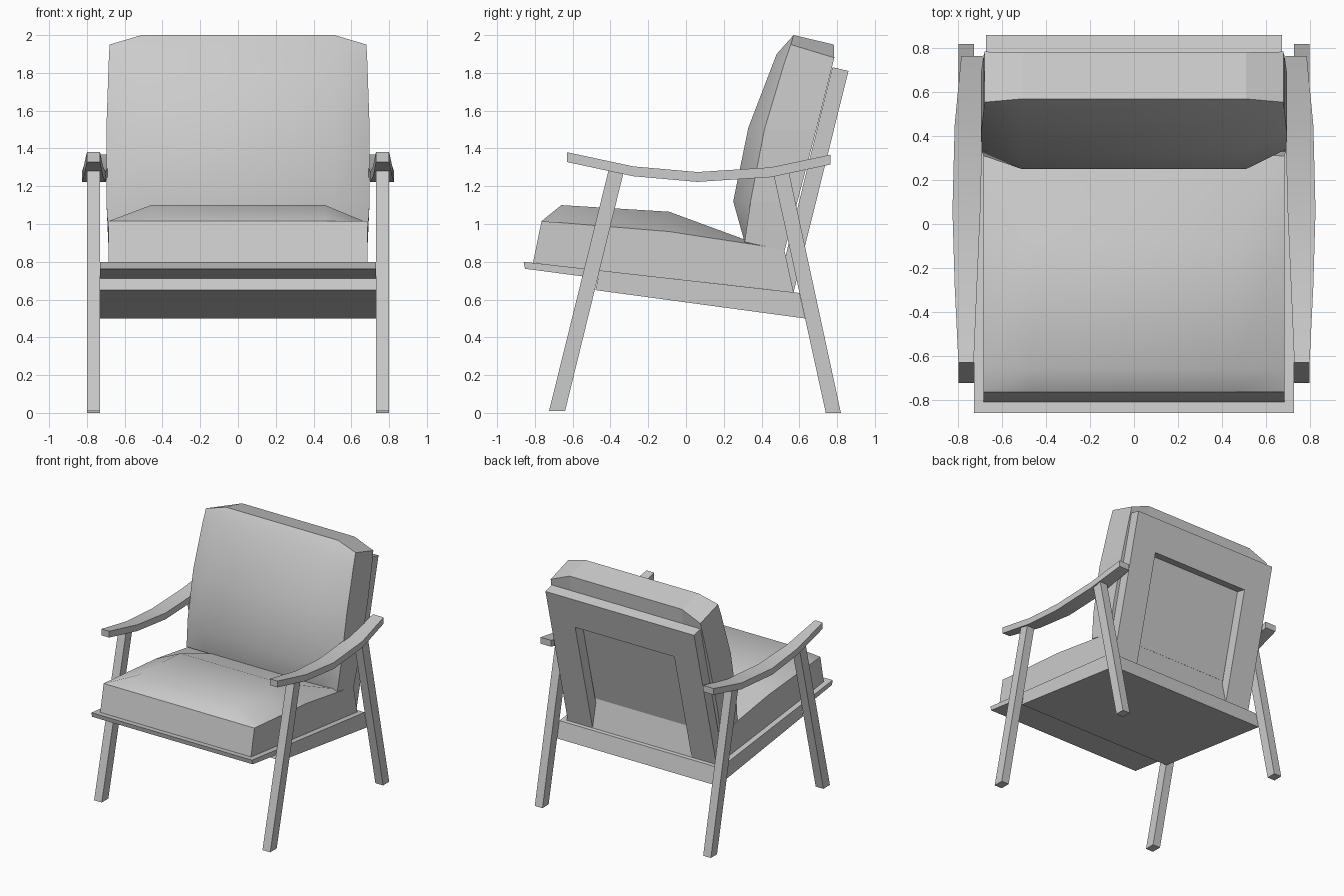
import bpy, bmesh, math

cube = bpy.data.objects.get("Cube")
if cube:
    bpy.data.objects.remove(cube, do_unlink=True)

GREY = (0.6, 0.6, 0.6, 1)
grey = bpy.data.materials.new("plain grey")
grey.use_nodes = True
grey.diffuse_color = GREY
grey.node_tree.nodes["Principled BSDF"].inputs["Base Color"].default_value = GREY


def finish(name, bm):
    """Turn a bmesh into a named object with the shared material."""
    bmesh.ops.recalc_face_normals(bm, faces=bm.faces)
    mesh = bpy.data.meshes.new(name)
    bm.to_mesh(mesh)
    bm.free()
    mesh.materials.append(grey)
    obj = bpy.data.objects.new(name, mesh)
    bpy.context.collection.objects.link(obj)
    return obj


def prism(name, profile, x0, x1):
    """Side profile of (y, z) points pulled from x0 to x1."""
    bm = bmesh.new()
    face = bm.faces.new([bm.verts.new((x0, y, z)) for y, z in profile])
    new = bmesh.ops.extrude_face_region(bm, geom=[face])["geom"]
    verts = [v for v in new if isinstance(v, bmesh.types.BMVert)]
    bmesh.ops.translate(bm, verts=verts, vec=(x1 - x0, 0, 0))
    return finish(name, bm)


def cushion(name, rows, crown_x):
    """Puffed pad; each row is (half width, rim, crown, base rim, base crown)."""
    bm = bmesh.new()
    rings = []
    for w, rim, crown, base, base_mid in rows:
        c = crown_x
        ring = [(-w, rim), (-c, crown), (c, crown), (w, rim),
                (w, base), (c, base_mid), (-c, base_mid), (-w, base)]
        rings.append([bm.verts.new((x, *p)) for x, p in ring])
    for a, b in zip(rings, rings[1:]):
        for i in range(8):
            j = (i + 1) % 8
            face = bm.faces.new((a[i], a[j], b[j], b[i]))
            face.smooth = i < 3          # only the puffed side is soft
    for r in (rings[0], rings[-1]):
        for i in range(3):
            bm.faces.new((r[i], r[i + 1], r[6 - i], r[7 - i]))
    return finish(name, bm)


def armrest(name, side):
    """Curved, tapered arm; stations are (y, top z, inner x, outer x)."""
    stations = [(-0.63, 1.38, 0.73, 0.80), (-0.28, 1.305, 0.715, 0.817),
                (0.06, 1.275, 0.70, 0.827), (0.45, 1.30, 0.69, 0.817),
                (0.765, 1.367, 0.69, 0.787)]
    bm = bmesh.new()
    rings = []
    for y, z, inner, outer in stations:
        corners = [(inner, z), (outer, z), (outer, z - 0.052), (inner, z - 0.052)]
        rings.append([bm.verts.new((side * x, y, h)) for x, h in corners])
    for a, b in zip(rings, rings[1:]):
        for i in range(4):
            j = (i + 1) % 4
            bm.faces.new((a[i], a[j], b[j], b[i]))
    bm.faces.new(rings[0])
    bm.faces.new(rings[-1])
    obj = finish(name, bm)
    bpy.ops.object.select_all(action="DESELECT")
    obj.select_set(True)
    bpy.context.view_layer.objects.active = obj
    bpy.ops.object.shade_smooth_by_angle(angle=math.radians(30))


# Sloping seat base with a thin front lip
prism("seat_base", [(-0.86, 0.80), (0.60, 0.635), (0.63, 0.50), (-0.48, 0.65),
                    (-0.465, 0.712), (-0.852, 0.763)], -0.73, 0.73)

# Legs and arms, mirrored left and right
for label, side in (("left", 1), ("right", -1)):
    prism("front_leg_" + label, [(-0.725, 0.01), (-0.64, 0.01), (-0.33, 1.275),
                                 (-0.41, 1.285)], side * 0.73, side * 0.80)
    prism("back_leg_" + label, [(0.74, 0), (0.82, 0), (0.545, 1.275),
                                (0.465, 1.255)], side * 0.73, side * 0.80)
    armrest("armrest_" + label, side)


# Leaning back frame: two stiles and a top rail
def frame_section(z0, z1):
    def back(z):
        return 0.86 - 0.248 * (1.81 - z)
    return [(back(z0), z0), (back(z1), z1), (back(z1) - 0.085, z1 + 0.02),
            (back(z0) - 0.085, z0 + 0.02)]


for label, side in (("left", 1), ("right", -1)):
    prism("back_stile_" + label, frame_section(0.635, 1.55), side * 0.45, side * 0.675)
prism("back_top_rail", frame_section(1.55, 1.81), -0.675, 0.675)

# Seat cushion, front to back
cushion("seat_cushion", [
    (0.685, (-0.765, 1.015), (-0.765, 1.015), (-0.81, 0.795), (-0.81, 0.795)),
    (0.685, (-0.66, 1.007), (-0.66, 1.10), (-0.66, 0.777), (-0.66, 0.777)),
    (0.685, (-0.09, 0.96), (-0.09, 1.065), (-0.09, 0.713), (-0.09, 0.713)),
    (0.685, (0.40, 0.885), (0.40, 0.875), (0.40, 0.658), (0.40, 0.658)),
    (0.685, (0.52, 0.865), (0.52, 0.862), (0.57, 0.638), (0.57, 0.638)),
], 0.46)

# Back cushion, bottom to top
cushion("back_cushion", [
    (0.685, (0.31, 0.905), (0.31, 0.905), (0.522, 0.86), (0.522, 0.86)),
    (0.697, (0.342, 1.12), (0.25, 1.12), (0.59, 1.12), (0.59, 1.12)),
    (0.697, (0.415, 1.50), (0.33, 1.51), (0.69, 1.50), (0.69, 1.50)),
    (0.685, (0.52, 1.85), (0.48, 1.90), (0.768, 1.81), (0.768, 1.81)),
    (0.68, (0.555, 1.95), (0.57, 2.0), (0.785, 1.88), (0.782, 1.95)),
], 0.51)
